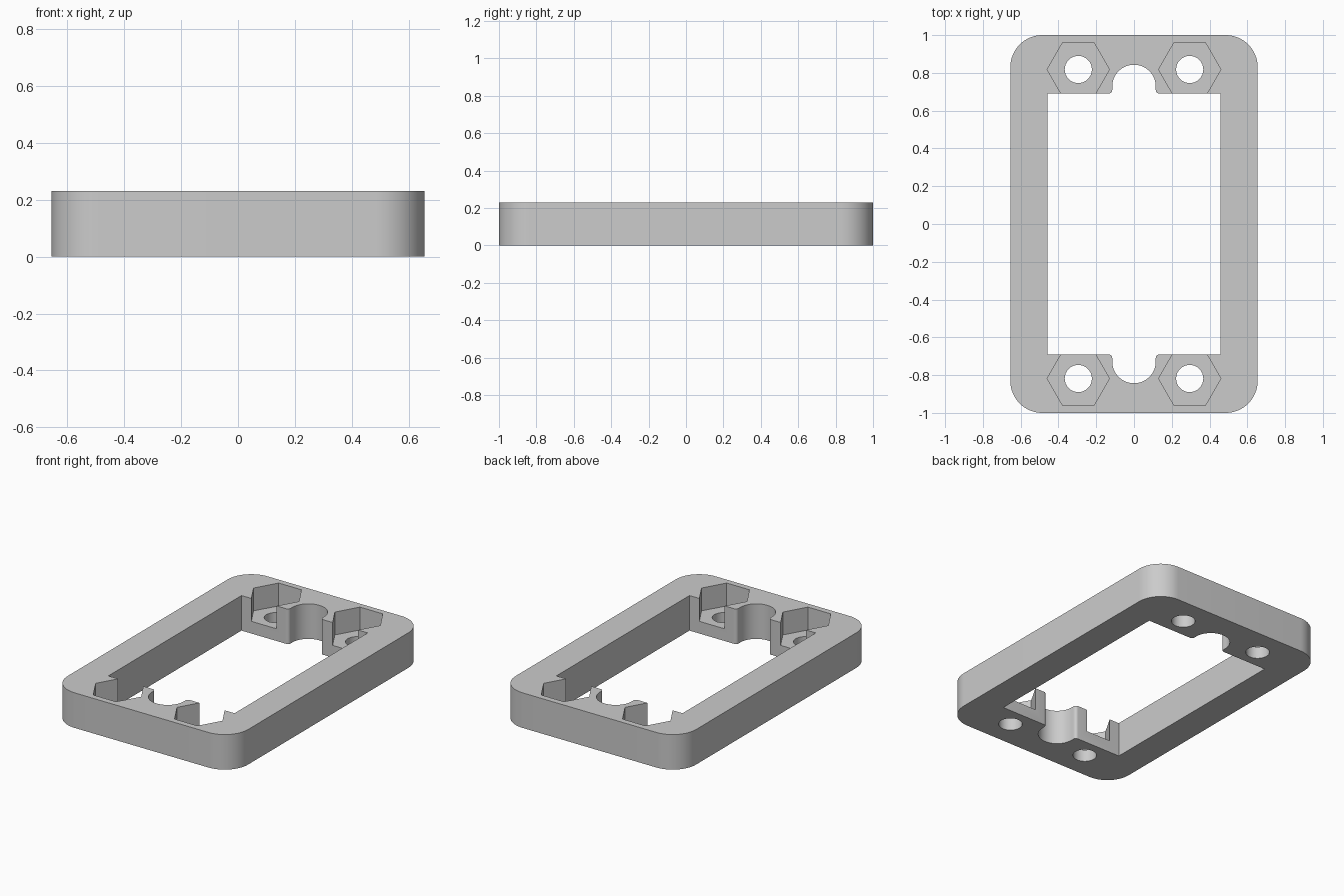
import bpy, bmesh
from math import sin, cos, pi, radians

cube = bpy.data.objects.get("Cube")
if cube:
    bpy.data.objects.remove(cube, do_unlink=True)

HEIGHT = 0.23
FLOOR = 0.08                  # floor of the nut pockets
HALF_X, HALF_Y, CORNER = 0.655, 1.0, 0.17
OPEN_X, OPEN_Y = 0.458, 0.69
NUT_X, NUT_Y, NUT_R, HOLE_R = 0.295, 0.818, 0.165, 0.072
NOTCH_R, NOTCH_Y, LIP = 0.115, 0.728, 0.02

grey = bpy.data.materials.new("mid grey")
grey.use_nodes = True
colour = (0.6, 0.6, 0.6, 1)
grey.diffuse_color = colour
grey.node_tree.nodes["Principled BSDF"].inputs["Base Color"].default_value = colour


def arc(cx, cy, r, start, end, steps):
    """Points along an arc, angles in degrees."""
    angles = [radians(start + (end - start) * i / steps) for i in range(steps + 1)]
    return [(cx + r * cos(a), cy + r * sin(a)) for a in angles]


def prism(name, outline, z0, z1):
    """Extrude a flat counter-clockwise outline from z0 to z1."""
    bm = bmesh.new()
    face = bm.faces.new([bm.verts.new((x, y, z0)) for x, y in outline])
    up = bmesh.ops.extrude_face_region(bm, geom=[face])["geom"]
    verts = [g for g in up if isinstance(g, bmesh.types.BMVert)]
    bmesh.ops.translate(bm, verts=verts, vec=(0, 0, z1 - z0))
    bmesh.ops.recalc_face_normals(bm, faces=bm.faces)
    mesh = bpy.data.meshes.new(name)
    bm.to_mesh(mesh)
    bm.free()
    mesh.materials.append(grey)
    obj = bpy.data.objects.new(name, mesh)
    bpy.context.collection.objects.link(obj)
    return obj


# Rounded rectangular plate
cx, cy = HALF_X - CORNER, HALF_Y - CORNER
outer = (arc(cx, cy, CORNER, 0, 90, 16) + arc(-cx, cy, CORNER, 90, 180, 16)
         + arc(-cx, -cy, CORNER, 180, 270, 16) + arc(cx, -cy, CORNER, 270, 360, 16))
frame = prism("mounting_frame", outer, 0, HEIGHT)

# Window with a round cable notch and rounded lips at each end
mouth = NOTCH_R + LIP
end = ([(OPEN_X, OPEN_Y)]
       + arc(mouth, OPEN_Y + LIP, LIP, 270, 180, 6)
       + arc(0, NOTCH_Y, NOTCH_R, 0, 180, 32)
       + arc(-mouth, OPEN_Y + LIP, LIP, 0, -90, 6)
       + [(-OPEN_X, OPEN_Y)])
window = end + [(-x, -y) for x, y in end]
cutters = [prism("window_cutter", window, -0.1, HEIGHT + 0.1)]

# Hexagonal nut pockets and bolt holes
for sx in (-1, 1):
    for sy in (-1, 1):
        x, y = sx * NUT_X, sy * NUT_Y
        cutters.append(prism("nut_cutter", arc(x, y, NUT_R, 0, 300, 5), FLOOR, HEIGHT + 0.1))
        cutters.append(prism("bolt_cutter", arc(x, y, HOLE_R, 0, 348.75, 31), -0.1, HEIGHT + 0.1))

for cutter in cutters:
    cutter.hide_render = True
    mod = frame.modifiers.new(cutter.name, "BOOLEAN")
    mod.operation = "DIFFERENCE"
    mod.solver = "EXACT"
    mod.object = cutter

# Bake the cuts and drop the cutters
bpy.context.view_layer.update()
graph = bpy.context.evaluated_depsgraph_get()
frame_mesh = bpy.data.meshes.new_from_object(frame.evaluated_get(graph))
frame.modifiers.clear()
frame.data = frame_mesh
for cutter in cutters:
    bpy.data.objects.remove(cutter, do_unlink=True)

bpy.ops.object.select_all(action="DESELECT")
frame.select_set(True)
bpy.context.view_layer.objects.active = frame
bpy.ops.object.shade_smooth_by_angle(angle=radians(30))
